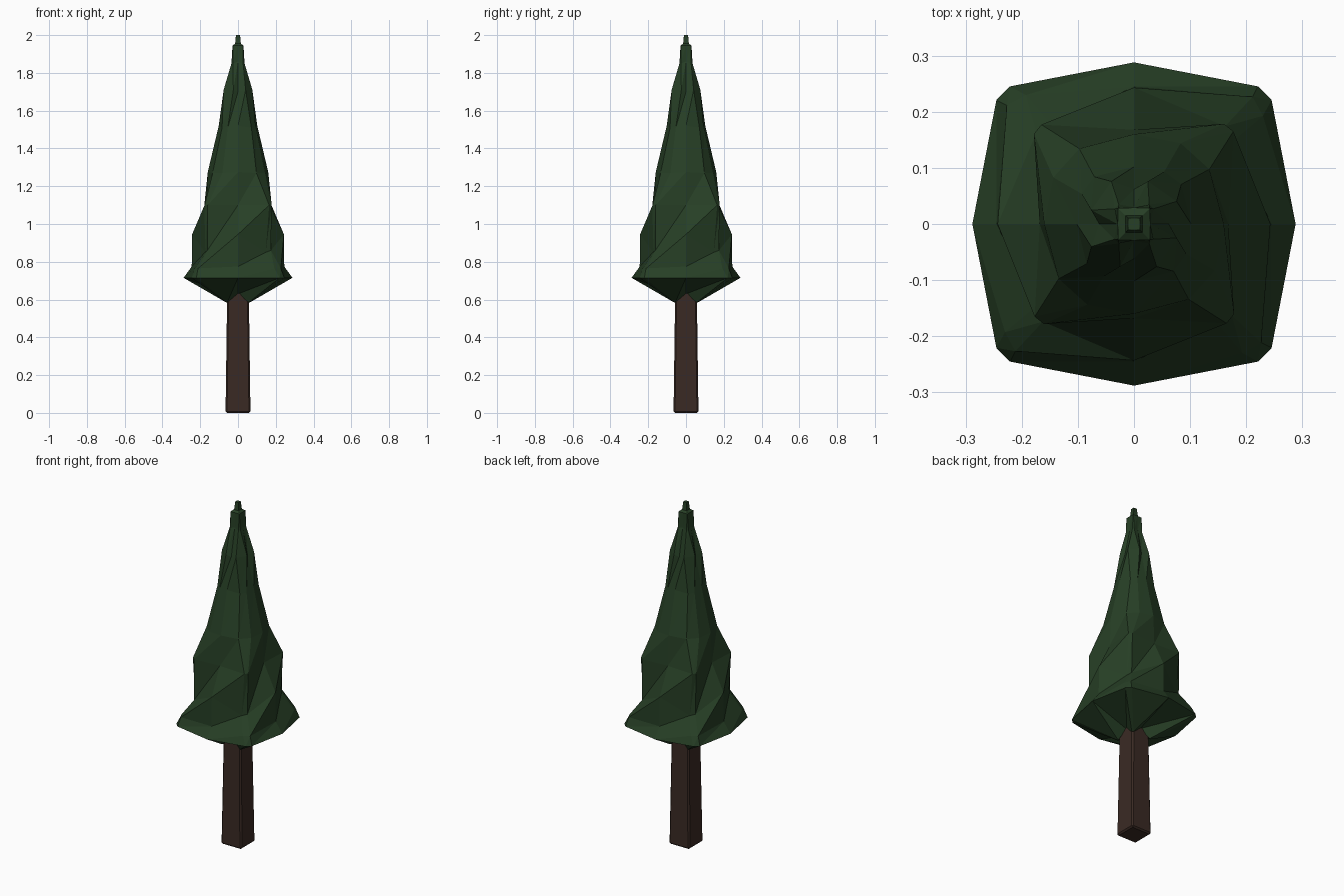
import bpy, bmesh
from math import cos, sin, radians

if "Cube" in bpy.data.objects:
    bpy.data.objects.remove(bpy.data.objects["Cube"])


def material(name, rgb):
    m = bpy.data.materials.new(name)
    m.diffuse_color = (*rgb, 1)
    m.use_nodes = True
    m.node_tree.nodes["Principled BSDF"].inputs["Base Color"].default_value = m.diffuse_color
    return m


def finish(name, bm, mat):
    bmesh.ops.recalc_face_normals(bm, faces=bm.faces)
    me = bpy.data.meshes.new(name)
    bm.to_mesh(me)
    bm.free()
    me.materials.append(mat)
    ob = bpy.data.objects.new(name, me)
    bpy.context.collection.objects.link(ob)
    return ob


def loft(name, rings, mat):
    """Rings with four-fold symmetry: each is (angle, radius, z) points repeated every 90 degrees."""
    bm = bmesh.new()
    loops = []
    for ring in rings:
        loops.append([bm.verts.new((r * cos(radians(a + q)), r * sin(radians(a + q)), z))
                      for q in (0, 90, 180, 270) for a, r, z in ring])
    for lo, hi in zip(loops, loops[1:]):
        n = len(lo)
        for i in range(n):
            j = (i + 1) % n
            # consistent diagonals give the spiral folds
            bm.faces.new((lo[i], lo[j], hi[j]))
            bm.faces.new((lo[i], hi[j], hi[i]))
    bm.faces.new(loops[0][::-1])
    bm.faces.new(loops[-1])
    return finish(name, bm, mat)


green = material("needle_green", (0.020, 0.050, 0.019))
brown = material("bark_brown", (0.042, 0.023, 0.017))

# Foliage: crumpled twisting cone
loft("foliage", [
    [(0, 0.055, 0.63), (45, 0.085, 0.585)],
    [(0, 0.288, 0.715), (42, 0.330, 0.715), (48, 0.330, 0.715)],
    [(0, 0.245, 0.775), (40, 0.300, 0.765), (47, 0.310, 0.765)],
    [(0, 0.243, 0.945), (40, 0.228, 0.85), (47, 0.238, 0.86)],
    [(0, 0.168, 1.10), (43, 0.242, 1.10), (48, 0.240, 1.10)],
    [(0, 0.160, 1.275), (36, 0.166, 1.27), (60, 0.166, 1.27)],
    [(0, 0.102, 1.52), (40, 0.110, 1.51), (60, 0.108, 1.51)],
    [(0, 0.062, 1.70), (28, 0.086, 1.71), (72, 0.080, 1.71)],
    [(0, 0.030, 1.86), (38, 0.044, 1.85), (52, 0.044, 1.85)],
    [(0, 0.029, 1.945), (44, 0.040, 1.945), (46, 0.040, 1.945)],
    [(0, 0.015, 1.955), (44, 0.021, 1.955), (46, 0.021, 1.955)],
    [(0, 0.011, 2.0), (44, 0.015, 2.0), (46, 0.015, 2.0)],
][1:], green)

# Underside: shallow cone hugging the trunk
loft("foliage_underside", [
    [(0, 0.050, 0.63), (42, 0.085, 0.585), (48, 0.085, 0.585)],
    [(0, 0.288, 0.715), (42, 0.330, 0.715), (48, 0.330, 0.715)],
], green)

# Trunk: tapered square post with small chamfers
bm = bmesh.new()
bmesh.ops.create_cube(bm, size=1)
for v in bm.verts:
    half = 0.057 if v.co.z > 0 else 0.066
    v.co = (half * 2 * v.co.x, half * 2 * v.co.y, 0.66 if v.co.z > 0 else 0.0)
bmesh.ops.bevel(bm, geom=bm.edges[:], offset=0.008, segments=1, affect='EDGES')
finish("trunk", bm, brown)
